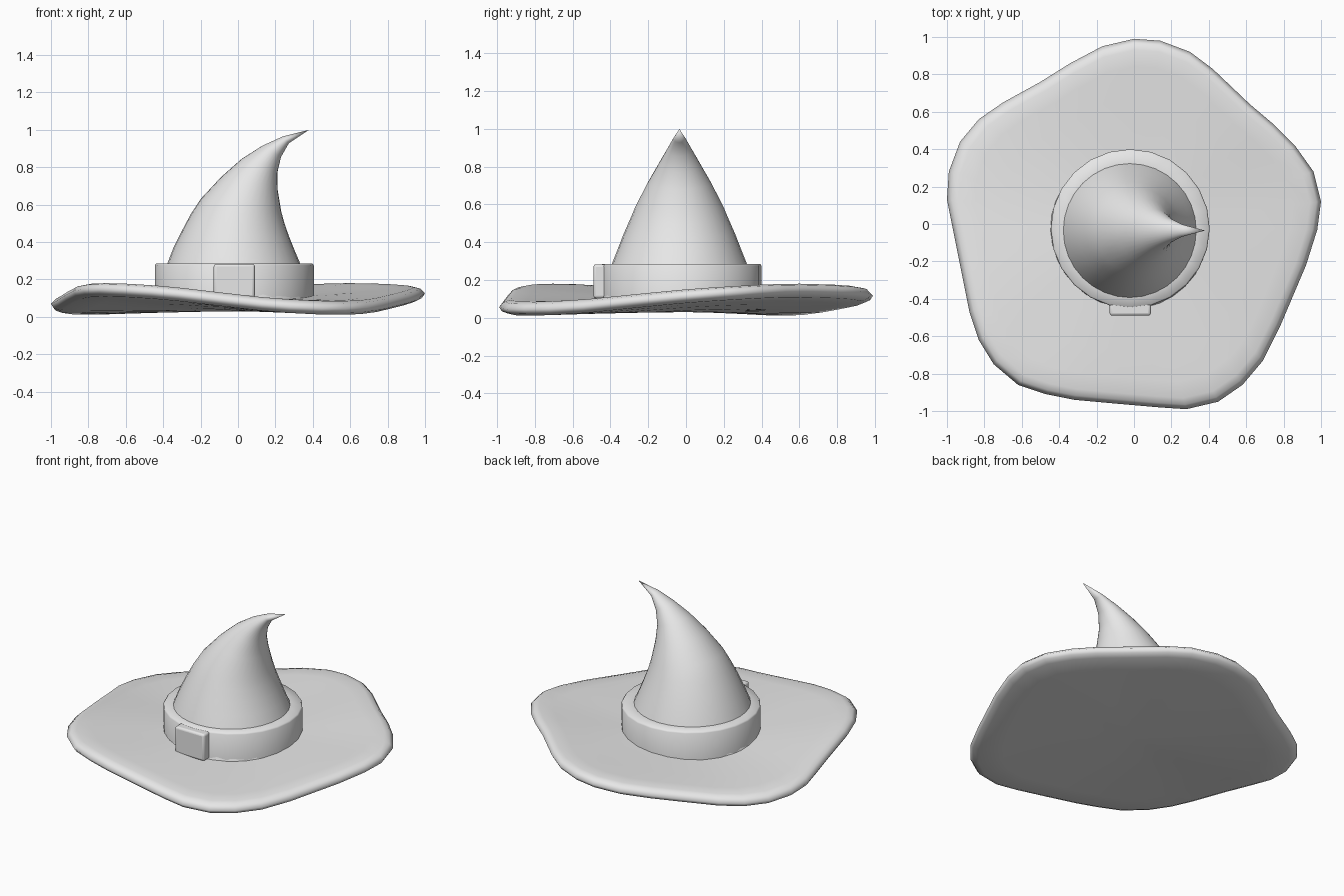
import bpy
import bmesh
import math
from mathutils import Vector

default_cube = bpy.data.objects.get("Cube")
if default_cube:
    bpy.data.objects.remove(default_cube, do_unlink=True)

# Single material
grey = bpy.data.materials.new("plain grey")
grey.use_nodes = True
colour = (0.8, 0.8, 0.8, 1)
grey.diffuse_color = colour
grey.node_tree.nodes["Principled BSDF"].inputs["Base Color"].default_value = colour


def finish(name, bm, smooth_angle=180):
    """Turn a bmesh into a smooth shaded object."""
    bmesh.ops.recalc_face_normals(bm, faces=bm.faces)
    mesh = bpy.data.meshes.new(name)
    bm.to_mesh(mesh)
    bm.free()
    mesh.materials.append(grey)
    obj = bpy.data.objects.new(name, mesh)
    bpy.context.collection.objects.link(obj)
    bpy.ops.object.select_all(action="DESELECT")
    obj.select_set(True)
    bpy.context.view_layer.objects.active = obj
    bpy.ops.object.shade_smooth_by_angle(angle=math.radians(smooth_angle))
    return obj


def loft(name, rings, start=None, end=None, smooth_angle=180):
    """Skin a stack of equal point rings, with optional pole points."""
    bm = bmesh.new()
    loops = [[bm.verts.new(p) for p in ring] for ring in rings]
    count = len(loops[0])
    for low, high in zip(loops, loops[1:]):
        for i in range(count):
            j = (i + 1) % count
            bm.faces.new((low[i], low[j], high[j], high[i]))
    for pole, loop in ((start, loops[0]), (end, loops[-1])):
        if pole is not None:
            tip = bm.verts.new(pole)
            for i in range(count):
                bm.faces.new((loop[i], loop[(i + 1) % count], tip))
    return finish(name, bm, smooth_angle)


# Brim: five-lobed outline in hundredths, with a wavy height
outline = [(0, 99), (14, 98), (30, 92), (42, 83), (62, 64), (75, 53), (86, 42),
           (96, 28), (100, 12), (98, -3), (92, -22), (78, -55), (69, -73),
           (58, -86), (45, -95), (28, -99), (13, -98), (-10, -96), (-32, -94),
           (-47, -91), (-62, -86), (-75, -75), (-83, -62), (-88, -47),
           (-93, -22), (-97, -2), (-100, 13), (-99, 28), (-93, 44), (-83, 56),
           (-70, 65), (-50, 76), (-34, 86), (-17, 95)]


def rim_height(x, y):
    a = math.atan2(y, x)
    q = a - math.pi / 4
    return 0.1 + 0.05 * math.sin(2 * a) + 0.012 * (math.cos(q) - math.cos(3 * q))


def brim_ring(scale, offset, middle):
    ring = []
    for x, y in outline:
        x, y = x / 100, y / 100
        edge = rim_height(x, y) + offset
        z = middle + (edge - middle) * scale ** 1.5
        ring.append((x * scale, y * scale, z))
    return ring


top, under = 0.1, 0.03
profile = [(0.3, 0.04, top), (0.5, 0.04, top), (0.7, 0.04, top),
           (0.85, 0.04, top), (0.94, 0.038, top), (0.975, 0.027, top),
           (1, 0, top), (0.985, -0.022, under), (0.95, -0.035, under),
           (0.8, -0.035, under), (0.6, -0.035, under), (0.3, -0.035, under)]
loft("brim", [brim_ring(*p) for p in profile], (0, 0, top), (0, 0, under))

# Crown: tilted ellipses between a left and a right edge, curling to a tip
sections = [(-0.45, 0.1, 0.4, 0.1, 0.42),
            (-0.38, 0.28, 0.335, 0.28, 0.36),
            (-0.345, 0.37, 0.303, 0.355, 0.327),
            (-0.3, 0.46, 0.273, 0.43, 0.295),
            (-0.255, 0.545, 0.25, 0.495, 0.262),
            (-0.2, 0.63, 0.232, 0.56, 0.23),
            (-0.09, 0.748, 0.212, 0.68, 0.168),
            (0.02, 0.845, 0.21, 0.77, 0.113),
            (0.13, 0.915, 0.23, 0.855, 0.068),
            (0.24, 0.965, 0.272, 0.928, 0.033)]
SIDES = 32
MID_Y = -0.035


def crown_ring(lx, lz, rx, rz, half_depth):
    left, right = Vector((lx, MID_Y, lz)), Vector((rx, MID_Y, rz))
    centre, axis = (left + right) / 2, (right - left) / 2
    turn = [math.tau * i / SIDES for i in range(SIDES)]
    return [centre + axis * math.cos(t) + Vector((0, half_depth * math.sin(t), 0))
            for t in turn]


loft("crown", [crown_ring(*s) for s in sections], end=(0.38, MID_Y, 1))


# Hat band: upright wall with a flat ledge running in to the crown
def circle(radius, z, sides=24):
    return [(-0.02 + radius * math.cos(math.tau * i / sides),
             -0.025 + radius * math.sin(math.tau * i / sides), z)
            for i in range(sides)]


loft("hat_band", [circle(0.425, 0.06), circle(0.425, 0.275),
                  circle(0.418, 0.285), circle(0.34, 0.285)])

# Buckle: bevelled plate on the front of the band
bm = bmesh.new()
bmesh.ops.create_cube(bm, size=1)
for v in bm.verts:
    v.co = Vector((-0.02 + v.co.x * 0.22, -0.455 + v.co.y * 0.07, 0.193 + v.co.z * 0.18))
buckle = finish("buckle", bm, 40)
bevel = buckle.modifiers.new("soft edges", "BEVEL")
bevel.width = 0.014
bevel.segments = 3
